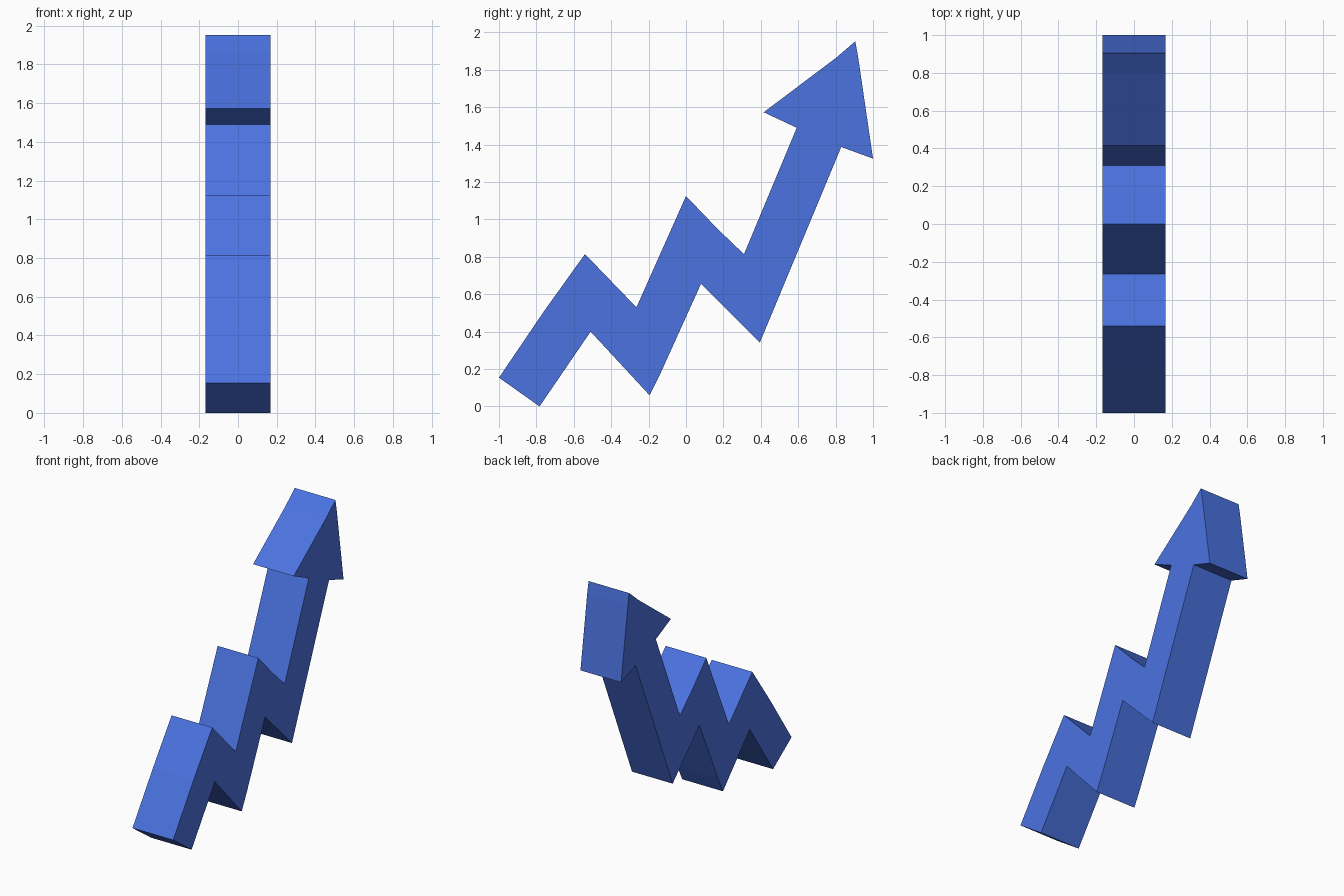
import bpy, bmesh

if "Cube" in bpy.data.objects:
    bpy.data.objects.remove(bpy.data.objects["Cube"])

HALF = 0.167  # half thickness along x

# Side outline (y, z): zigzag shaft, then arrow head, and back down
outline = [
    (-1.0, 0.154), (-0.783, 0.0), (-0.51, 0.40), (-0.195, 0.06), (-0.135, 0.18),
    (0.08, 0.655), (0.395, 0.342), (0.83, 1.387),
    (1.0, 1.325), (0.92, 1.87), (0.905, 1.952), (0.80, 1.862), (0.415, 1.573), (0.592, 1.49),
    (0.31, 0.814), (0.17, 0.948), (0.0, 1.125), (-0.265, 0.53), (-0.54, 0.815), (-0.76, 0.508),
]

# Fill the outline and extrude it across x
bm = bmesh.new()
face = bm.faces.new([bm.verts.new((-HALF, y, z)) for y, z in outline])
ext = bmesh.ops.extrude_face_region(bm, geom=[face])
moved = [g for g in ext["geom"] if isinstance(g, bmesh.types.BMVert)]
bmesh.ops.translate(bm, verts=moved, vec=(2 * HALF, 0, 0))
bmesh.ops.recalc_face_normals(bm, faces=bm.faces)
# Triangulate the concave end caps
bmesh.ops.triangulate(bm, faces=[f for f in bm.faces if len(f.verts) > 4])

mesh = bpy.data.meshes.new("zigzag_arrow")
bm.to_mesh(mesh)
bm.free()
arrow = bpy.data.objects.new("zigzag_arrow", mesh)
bpy.context.collection.objects.link(arrow)

# Blue material
blue = bpy.data.materials.new("blue")
blue.diffuse_color = (0.07, 0.17, 0.75, 1)
blue.use_nodes = True
blue.node_tree.nodes["Principled BSDF"].inputs["Base Color"].default_value = blue.diffuse_color
mesh.materials.append(blue)
